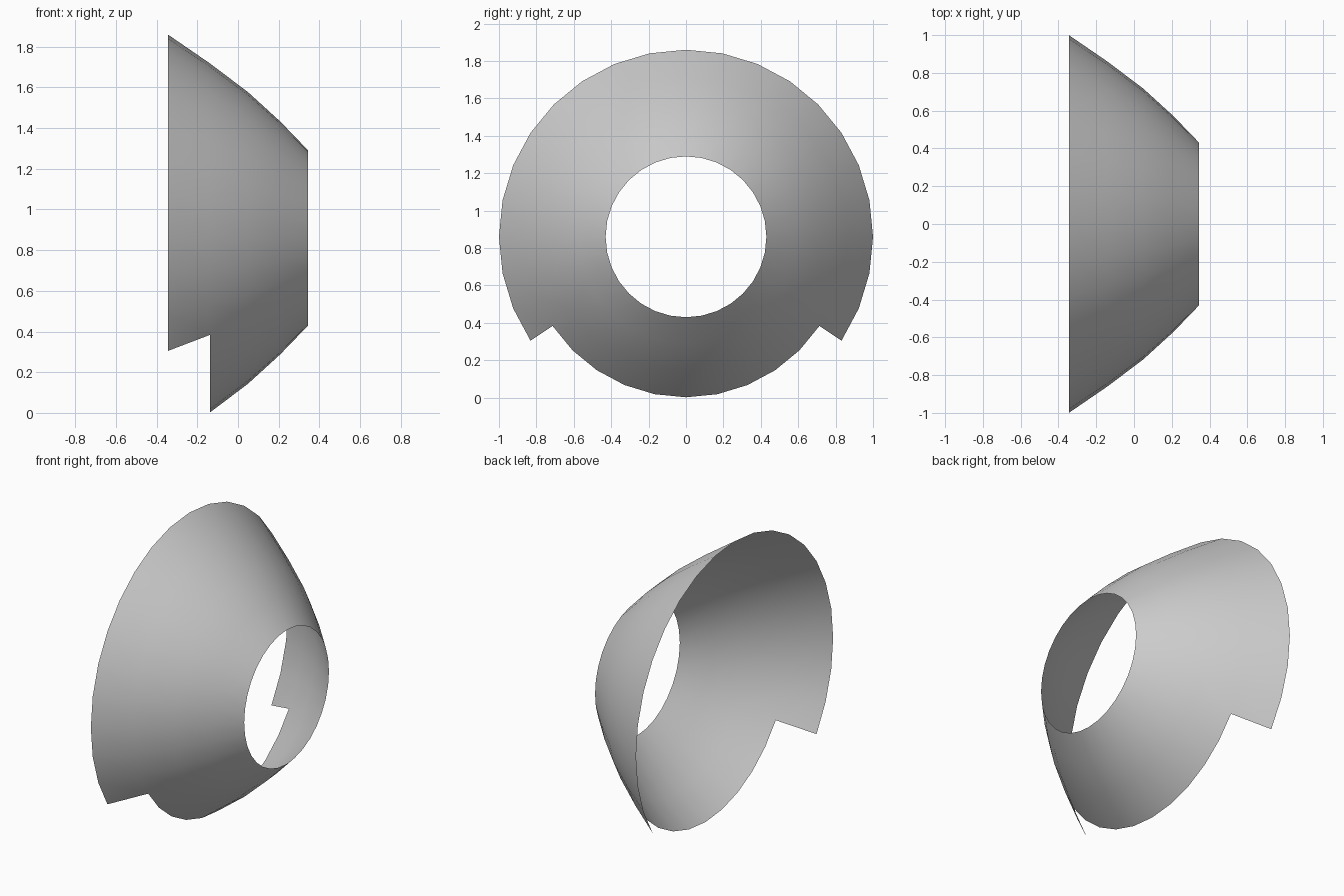
import bpy, bmesh
from math import sin, cos, tau

if "Cube" in bpy.data.objects:
    bpy.data.objects.remove(bpy.data.objects["Cube"])

SIDES = 32
CENTRE_Z = 0.86
# Profile as (x, radius), from the wide rim to the small opening
PROFILE = [(-0.345, 1.0), (-0.138, 0.858), (0.05, 0.716), (0.207, 0.573), (0.345, 0.43)]
# Segments missing from the widest band, centred on the bottom
GAP = range(19, 29)

bm = bmesh.new()

# Rings around the x axis; angle 0 points to +y, a quarter turn points up
rings = [[bm.verts.new((x, r * cos(tau * i / SIDES), CENTRE_Z + r * sin(tau * i / SIDES)))
          for i in range(SIDES)] for x, r in PROFILE]

# Bands between rings, leaving the notch open in the first band
for band, (a, b) in enumerate(zip(rings, rings[1:])):
    for i in range(SIDES):
        if band == 0 and i in GAP:
            continue
        j = (i + 1) % SIDES
        bm.faces.new((a[i], a[j], b[j], b[i]))

# Tidy unused rim points and shade the shell smooth
bmesh.ops.delete(bm, geom=[v for v in bm.verts if not v.link_faces], context='VERTS')
for f in bm.faces:
    f.smooth = True

mesh = bpy.data.meshes.new("flared_collar")
bm.to_mesh(mesh)
bm.free()
collar = bpy.data.objects.new("flared_collar", mesh)
bpy.context.collection.objects.link(collar)
